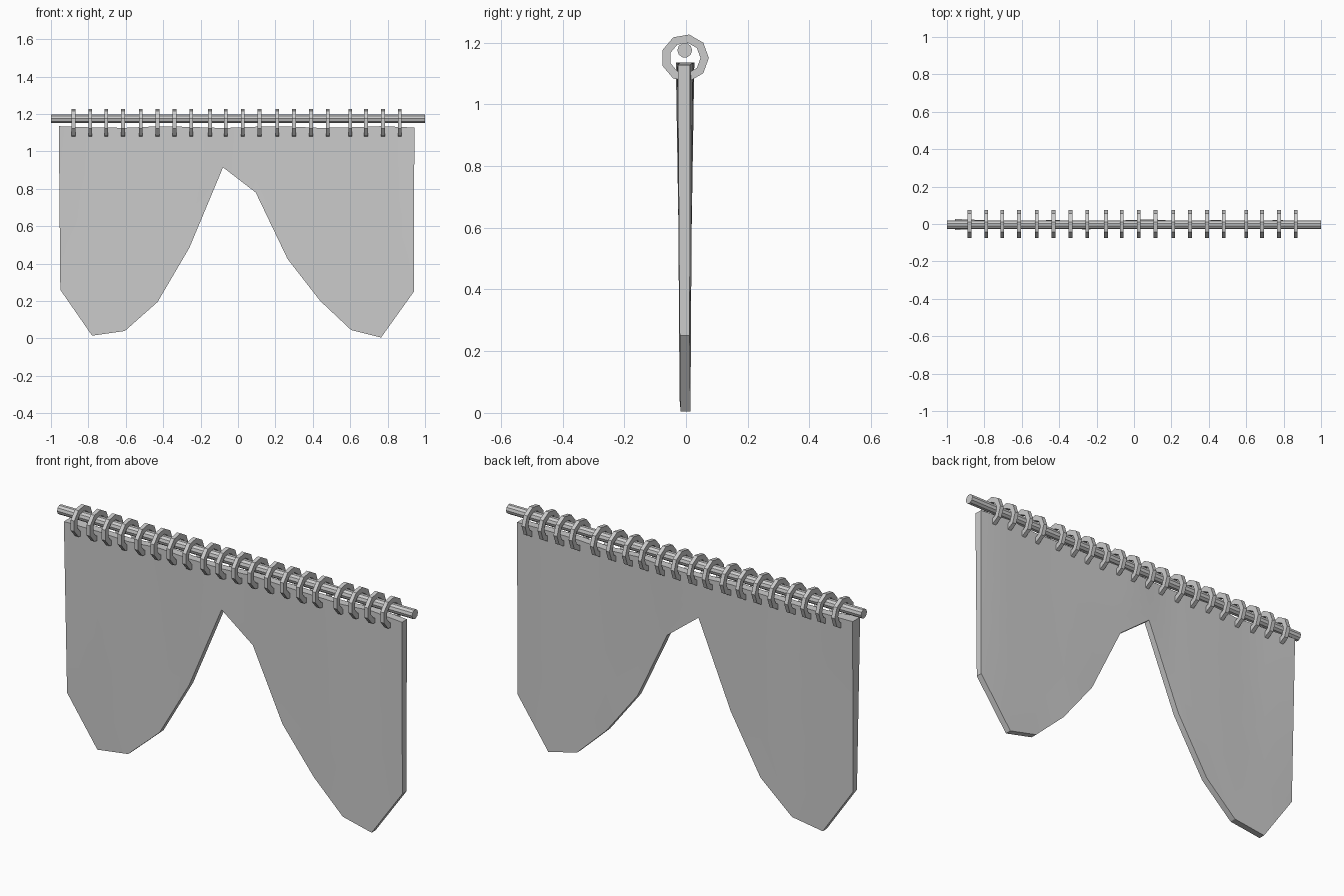
import bpy, bmesh, math

if "Cube" in bpy.data.objects:
    bpy.data.objects.remove(bpy.data.objects["Cube"])

grey = bpy.data.materials.new("plain grey")
grey.diffuse_color = (0.6, 0.6, 0.6, 1)
grey.use_nodes = True
grey.node_tree.nodes["Principled BSDF"].inputs["Base Color"].default_value = grey.diffuse_color


def finish(name, bm, smooth=None):
    bmesh.ops.recalc_face_normals(bm, faces=bm.faces)
    me = bpy.data.meshes.new(name)
    bm.to_mesh(me)
    bm.free()
    me.materials.append(grey)
    ob = bpy.data.objects.new(name, me)
    bpy.context.collection.objects.link(ob)
    if smooth:
        bpy.ops.object.select_all(action='DESELECT')
        ob.select_set(True)
        bpy.context.view_layer.objects.active = ob
        bpy.ops.object.shade_smooth_by_angle(angle=math.radians(smooth))
    return ob


def circle(bm, x, y, z, r, n):
    return [bm.verts.new((x, y + r * math.cos(i * math.tau / n),
                          z + r * math.sin(i * math.tau / n))) for i in range(n)]


def bridge(bm, a, b):
    n = len(a)
    for i in range(n):
        j = (i + 1) % n
        bm.faces.new((a[i], a[j], b[j], b[i]))


# Rod along the top
bm = bmesh.new()
left = circle(bm, -1, -0.004, 1.175, 0.024, 10)
right = circle(bm, 1, -0.004, 1.175, 0.024, 10)
bridge(bm, left, right)
bm.faces.new(left)
bm.faces.new(right)
finish("rod", bm)

# Nine-sided flat rings
ring_x = [-.88, -.79, -.705, -.615, -.52, -.43, -.34, -.25, -.15, -.065,
          .025, .115, .21, .30, .39, .48, .60, .685, .775, .865]
for k, x in enumerate(ring_x):
    bm = bmesh.new()
    loops = [circle(bm, x + dx, -0.003, 1.15, r, 9)
             for dx, r in ((-.01, .077), (.01, .077), (.01, .05), (-.01, .05))]
    for i in range(4):
        bridge(bm, loops[i], loops[(i + 1) % 4])
    finish(f"ring_{k + 1:02d}", bm)

# Curtain: lower hem (x, z) and a gently waving slab
hem = [(-.95, .26), (-.78, .015), (-.605, .04), (-.43, .195), (-.26, .485), (-.08, .915),
       (.095, .78), (.265, .425), (.44, .20), (.605, .045), (.765, .005), (.94, .25)]
wave = [0, .3, -.5, .6, -.7, .2, .9, -.4, .5, -.6, .5, -.4]
rows = 4
bm = bmesh.new()
grid = []
for c, (x, z0) in enumerate(hem):
    col = []
    top = 1.13 + 0.005 * math.cos(c * 1.9)
    for r in range(rows + 1):
        t = r / rows
        z = z0 + (top - z0) * t
        mid = -0.003 + wave[c] * (0.003 + 0.006 * t)
        half = 0.016 + 0.004 * t + (0.010 * t if c == 0 else 0)
        xx = x - 0.008 * t if c == 0 else x + 0.003 * t if c == 11 else x
        col.append((bm.verts.new((xx, mid - half, z)), bm.verts.new((xx, mid + half, z))))
    grid.append(col)
for c in range(len(hem) - 1):
    for r in range(rows):
        a, b, d, e = grid[c][r], grid[c + 1][r], grid[c + 1][r + 1], grid[c][r + 1]
        for s in (0, 1):
            bm.faces.new((a[s], b[s], d[s], e[s]))
    # Hem and top edge strips
    for r in (0, rows):
        a, b = grid[c][r], grid[c + 1][r]
        bm.faces.new((a[0], b[0], b[1], a[1]))
# Side edge strips
for c in (0, len(hem) - 1):
    for r in range(rows):
        a, b = grid[c][r], grid[c][r + 1]
        bm.faces.new((a[0], b[0], b[1], a[1]))
finish("curtain", bm, 30)
